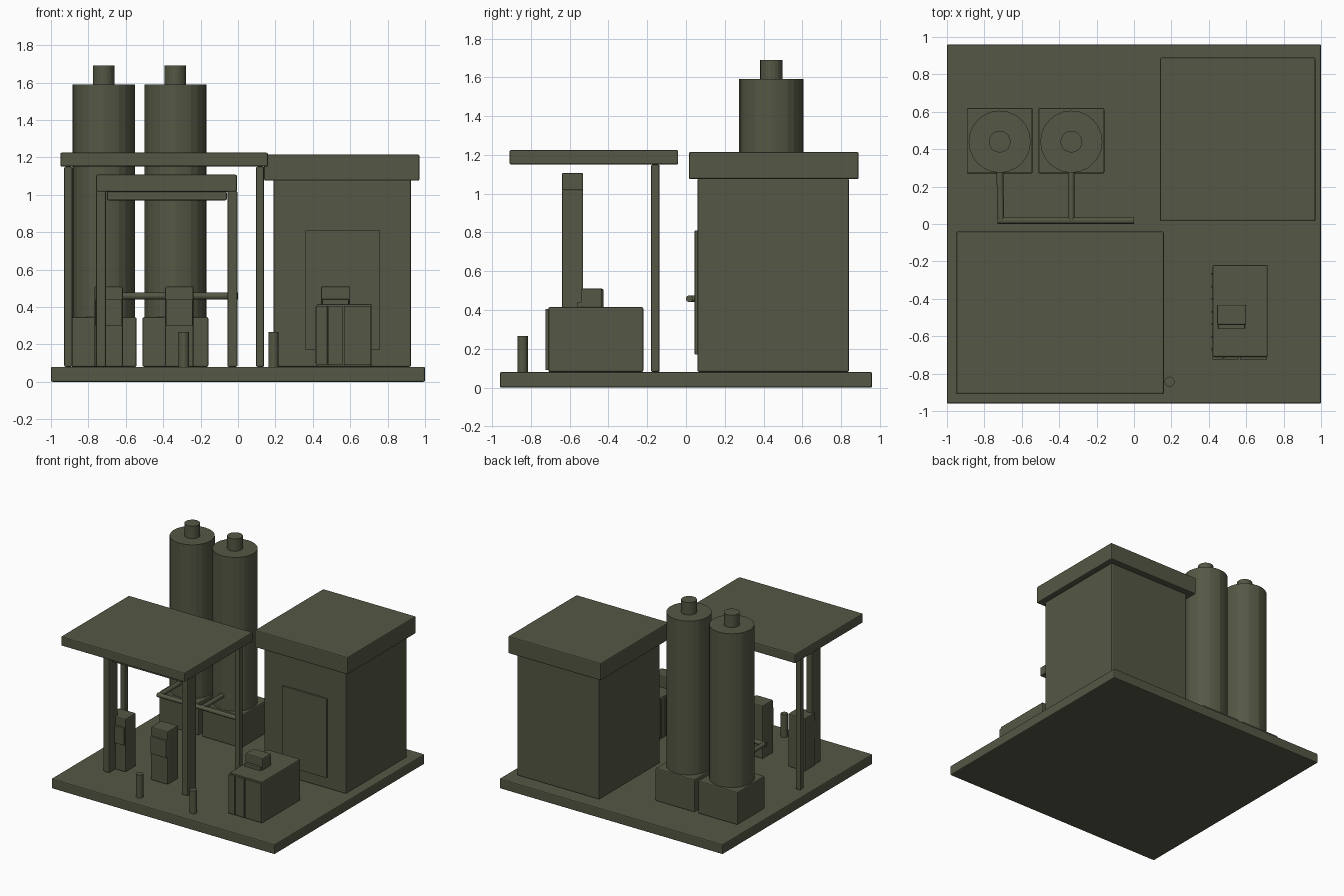
import bpy
from math import pi
from mathutils import Vector

cube = bpy.data.objects.get("Cube")
if cube:
    bpy.data.objects.remove(cube, do_unlink=True)

# One flat colour for everything
olive = bpy.data.materials.new("olive_grey")
olive.use_nodes = True
colour = (0.089, 0.095, 0.058, 1)
olive.diffuse_color = colour
olive.node_tree.nodes["Principled BSDF"].inputs["Base Color"].default_value = colour


def box(name, x, y, z, bevel=0.008):
    """Box spanning the given x, y and z ranges, with softened edges."""
    ranges = (x, y, z)
    bpy.ops.mesh.primitive_cube_add(size=1, location=[(a + b) / 2 for a, b in ranges])
    ob = bpy.context.object
    ob.name = name
    ob.scale = [b - a for a, b in ranges]
    bpy.ops.object.transform_apply(location=False, rotation=False, scale=True)
    ob.data.materials.append(olive)
    if bevel:
        mod = ob.modifiers.new("soft_edges", 'BEVEL')
        mod.width = bevel
        mod.segments = 2
    return ob


def rod(name, start, end, radius, sides=16):
    """Cylinder between two points."""
    a, b = Vector(start), Vector(end)
    bpy.ops.mesh.primitive_cylinder_add(vertices=sides, radius=radius,
                                        depth=(b - a).length, location=(a + b) / 2)
    ob = bpy.context.object
    ob.name = name
    ob.rotation_euler = (b - a).to_track_quat('Z', 'Y').to_euler()
    ob.data.materials.append(olive)
    bpy.ops.object.shade_smooth_by_angle(angle=pi / 12)
    return ob


FLOOR = 0.08

# Ground slab
box("base_slab", (-1, 1), (-0.96, 0.96), (0, FLOOR))

# Building with overhanging roof and door
box("building_walls", (0.19, 0.925), (0.06, 0.84), (FLOOR, 1.08))
box("building_roof", (0.14, 0.97), (0.015, 0.89), (1.075, 1.215))
box("building_door", (0.36, 0.76), (0.045, 0.065), (0.17, 0.81), 0.003)

# Tall tanks on plinths, with a vent and an outlet pipe each
PIPE_Z, PIPE_Y = 0.458, 0.018
for side, x, pipe_x in (("right", -0.718, -0.712), ("left", -0.335, -0.335)):
    box(side + "_tank_plinth", (x - 0.176, x + 0.176), (0.27, 0.62), (FLOOR, 0.345))
    rod(side + "_tank", (x, 0.44, 0.34), (x, 0.44, 1.59), 0.166, 24)
    rod(side + "_tank_vent", (x, 0.44, 1.58), (x, 0.44, 1.69), 0.058, 20)
    rod(side + "_outlet_pipe", (x, 0.32, PIPE_Z), (pipe_x, PIPE_Y, PIPE_Z), 0.018)
rod("manifold_pipe", (-0.73, PIPE_Y, PIPE_Z), (0, PIPE_Y, PIPE_Z), 0.018)

# Canopy on two rear posts
box("canopy", (-0.95, 0.16), (-0.91, -0.04), (1.15, 1.225))
for side, x in (("right", -0.907), ("left", 0.118)):
    box(side + "_canopy_post", (x - 0.022, x + 0.022), (-0.18, -0.136), (FLOOR, 1.15))

# Gantry under the canopy
for side, x in (("right", -0.732), ("left", -0.03)):
    box(side + "_gantry_post", (x - 0.027, x + 0.027), (-0.64, -0.53), (FLOOR, 1.02))
box("gantry_beam", (-0.76, -0.005), (-0.64, -0.53), (1.015, 1.107))
box("gantry_under_beam", (-0.70, -0.06), (-0.61, -0.56), (0.97, 1.018))

# Dispensers with a screen on the front
for side, x in (("right", -0.692), ("left", -0.313)):
    box(side + "_dispenser", (x - 0.076, x + 0.076), (-0.56, -0.425), (FLOOR, 0.51))
    box(side + "_dispenser_screen", (x - 0.072, x + 0.072), (-0.575, -0.55),
        (0.30, 0.44), 0.004)

# Generator cabinet with a control box on top
box("cabinet", (0.42, 0.715), (-0.71, -0.22), (FLOOR, 0.415))
box("control_box", (0.443, 0.6), (-0.54, -0.432), (0.41, 0.51))
box("control_box_lip", (0.45, 0.593), (-0.56, -0.53), (0.41, 0.442), 0.003)

# Cabinet front panels and side ribs
for i, (a, b) in enumerate(((0.42, 0.478), (0.483, 0.56), (0.567, 0.712))):
    box(f"cabinet_panel_{i + 1}", (a, b), (-0.725, -0.70), (0.09, 0.405), 0.003)
for i in range(7):
    y = -0.67 + i * 0.067
    box(f"cabinet_rib_{i + 1}", (0.412, 0.425), (y - 0.005, y + 0.005), (0.10, 0.40), 0)

# Bollards at the front edge
for side, x in (("right", -0.29), ("left", 0.19)):
    rod(side + "_bollard", (x, -0.843, 0.07), (x, -0.843, 0.265), 0.027)
